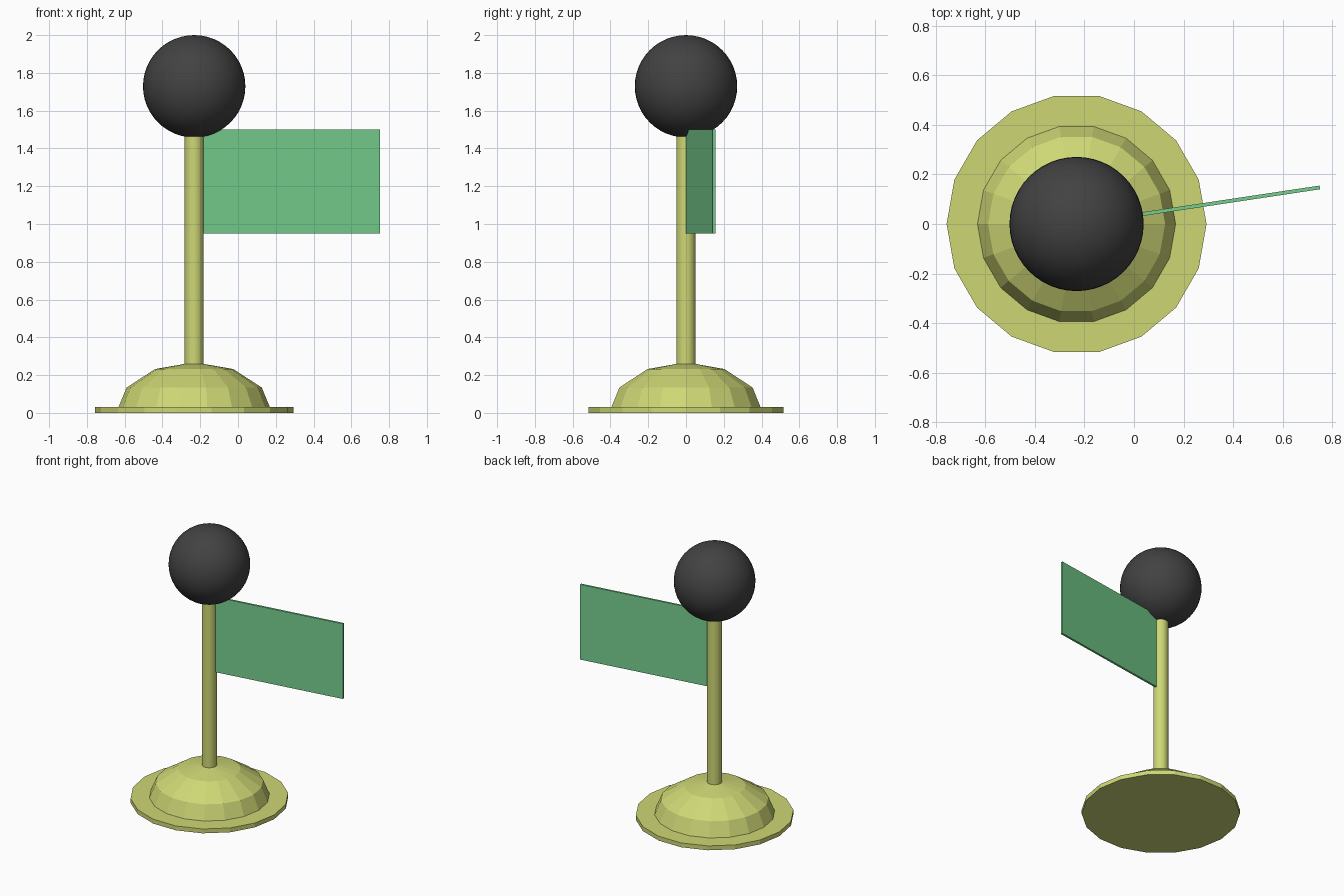
import bpy, bmesh, math
from mathutils import Matrix

if "Cube" in bpy.data.objects:
    bpy.data.objects.remove(bpy.data.objects["Cube"])

CX = -0.232          # pole axis
SIDES = 18           # base side count


def material(name, rgb):
    m = bpy.data.materials.new(name)
    lin = [(c / 255 / 12.92) if c < 11 else ((c / 255 + 0.055) / 1.055) ** 2.4 for c in rgb]
    m.diffuse_color = (*lin, 1)
    m.use_nodes = True
    m.node_tree.nodes["Principled BSDF"].inputs["Base Color"].default_value = m.diffuse_color
    return m


def finish(name, bm, mat, smooth=False):
    bmesh.ops.recalc_face_normals(bm, faces=bm.faces)
    me = bpy.data.meshes.new(name)
    bm.to_mesh(me)
    bm.free()
    me.materials.append(mat)
    ob = bpy.data.objects.new(name, me)
    bpy.context.collection.objects.link(ob)
    if smooth:
        bpy.ops.object.select_all(action='DESELECT')
        bpy.context.view_layer.objects.active = ob
        ob.select_set(True)
        bpy.ops.object.shade_smooth_by_angle(angle=math.radians(30))
    return ob


def lathe(name, profile, sides, mat, smooth=False):
    """Stack of rings (radius, z) around the pole axis, capped at both ends."""
    bm = bmesh.new()
    rings = []
    for r, z in profile:
        if r == 0:
            rings.append([bm.verts.new((CX, 0, z))] * sides)
        else:
            rings.append([bm.verts.new((CX + r * math.cos(2 * math.pi * i / sides),
                                        r * math.sin(2 * math.pi * i / sides), z))
                          for i in range(sides)])
    for a, b in zip(rings, rings[1:]):
        for i in range(sides):
            j = (i + 1) % sides
            bm.faces.new(list(dict.fromkeys((a[i], a[j], b[j], b[i]))))
    for ring in (rings[0], rings[-1]):
        if ring[0] is not ring[1]:
            bm.faces.new(ring)
    return finish(name, bm, mat, smooth)


olive = material("yellow green", (206, 215, 117))
green = material("flag green", (118, 206, 141))
black = material("charcoal", (66, 66, 66))

# Base plate and low-poly dome
lathe("base_plate", [(0.525, 0), (0.525, 0.032)], SIDES, olive)
dome = [(0.413 * math.cos(math.radians(a)), 0.001 + 0.267 * math.sin(math.radians(a)))
        for a in (0, 30, 60)] + [(0, 0.268)]
lathe("base_dome", dome, SIDES, olive)

# Pole
lathe("pole", [(0.05, 0.1), (0.05, 1.6)], 32, olive, True)

# Ball on top
bm = bmesh.new()
bmesh.ops.create_uvsphere(bm, u_segments=48, v_segments=24, radius=0.271,
                          matrix=Matrix.Translation((CX, 0, 1.729)))
finish("ball", bm, black, True)

# Flag, swung slightly towards the back
bm = bmesh.new()
length, thick, height = 0.994, 0.015, 0.55
bmesh.ops.create_cube(bm, size=1, matrix=(
    Matrix.Translation((CX, 0, 1.225))
    @ Matrix.Rotation(math.radians(8.55), 4, 'Z')
    @ Matrix.Translation((length / 2, 0, 0))
    @ Matrix.Diagonal((length, thick, height, 1))))
finish("flag", bm, green)
